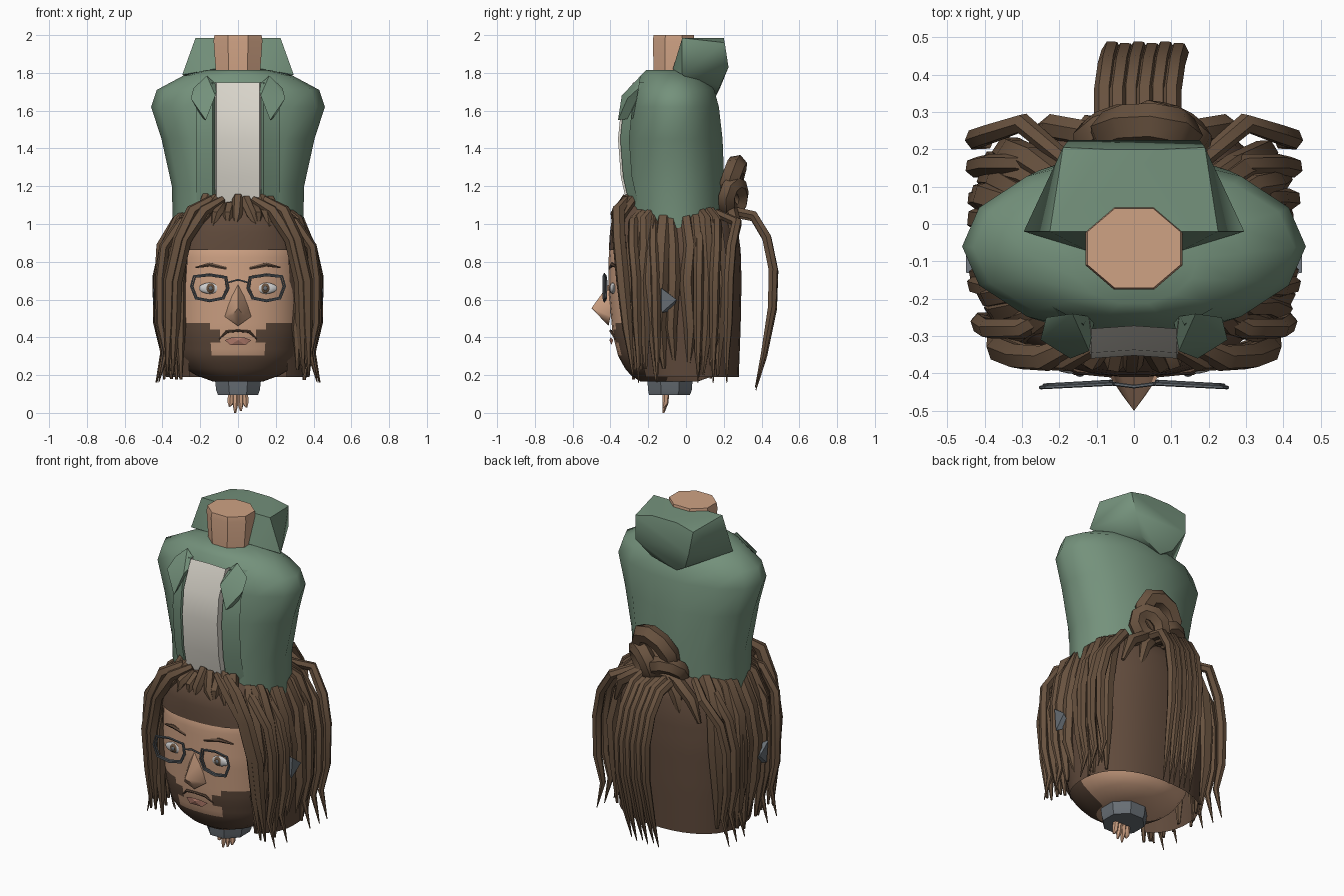
import bpy, bmesh, random
from math import sin, cos, pi, radians
from mathutils import Vector

if "Cube" in bpy.data.objects:
    bpy.data.objects.remove(bpy.data.objects["Cube"])

random.seed(4)

def material(name, rgb):
    m = bpy.data.materials.new(name)
    m.diffuse_color = (*rgb, 1)
    m.use_nodes = True
    m.node_tree.nodes["Principled BSDF"].inputs["Base Color"].default_value = m.diffuse_color
    return m

HAIR = material("hair_brown", (.115, .068, .044))
LOCK = material("lock_brown", (.14, .085, .05))
SKIN = material("skin", (.62, .36, .23))
GREEN = material("jacket_green", (.175, .285, .2))
SHIRT = material("shirt_white", (.7, .67, .6))
GREY = material("dark_grey", (.14, .16, .18))
WHITE = material("eye_white", (.8, .8, .78))
LIP = material("lip", (.42, .19, .14))

def finish(name, bm, mats, angle=0):
    bmesh.ops.recalc_face_normals(bm, faces=bm.faces)
    me = bpy.data.meshes.new(name)
    bm.to_mesh(me)
    bm.free()
    ob = bpy.data.objects.new(name, me)
    bpy.context.collection.objects.link(ob)
    for m in mats:
        me.materials.append(m)
    smooth(ob, angle)
    return ob

def smooth(ob, angle):
    if angle:
        bpy.ops.object.select_all(action='DESELECT')
        ob.select_set(True)
        bpy.context.view_layer.objects.active = ob
        bpy.ops.object.shade_smooth_by_angle(angle=radians(angle))

def ring_at(rings, z):
    for a, b in zip(rings, rings[1:]):
        if z <= b[0] + 1e-6:
            t = (z - a[0]) / (b[0] - a[0])
            return [a[i] + (b[i] - a[i]) * t for i in range(4)]

def loft(name, rings, mats, n=16, power=1, step=None, pick=None, caps=True, angle=40):
    """Rings are (z, half width, front y, back y); pick(center) gives a material slot or None."""
    if step:
        count = round((rings[-1][0] - rings[0][0]) / step)
        rings = [ring_at(rings, rings[0][0] + (rings[-1][0] - rings[0][0]) * i / count)
                 for i in range(count + 1)]
    sp = lambda v: (1 if v > 0 else -1) * abs(v) ** power
    bm = bmesh.new()
    rows = [[bm.verts.new((rx * sp(sin(2 * pi * (i + .5) / n)),
                           (f + b) / 2 - (b - f) / 2 * sp(cos(2 * pi * (i + .5) / n)), z))
             for i in range(n)] for z, rx, f, b in rings]
    for r, s in zip(rows, rows[1:]):
        for i in range(n):
            quad = [r[i], r[(i + 1) % n], s[(i + 1) % n], s[i]]
            slot = pick(sum((v.co for v in quad), Vector()) / 4) if pick else 0
            if slot is not None:
                bm.faces.new(quad).material_index = slot
    if caps:
        bm.faces.new(rows[0])
    bm.faces.new(rows[-1])
    return finish(name, bm, mats, angle)

def hull(name, points, mat, angle=0):
    bm = bmesh.new()
    for p in points:
        bm.verts.new(p)
    bmesh.ops.convex_hull(bm, input=bm.verts)
    return finish(name, bm, [mat], angle)

def mir(points):
    return [(-x, y, z) for x, y, z in points]

def both(points):
    return points + mir(points)

def tubes(name, paths, mat, res=1, cyclic=False):
    """Each path is (points, radius, taper list or None)."""
    cu = bpy.data.curves.new(name, 'CURVE')
    cu.dimensions, cu.bevel_depth, cu.bevel_resolution = '3D', 1, res
    cu.use_fill_caps = True
    for pts, rad, taper in paths:
        s = cu.splines.new('POLY')
        s.points.add(len(pts) - 1)
        s.use_cyclic_u = cyclic
        for i, p in enumerate(pts):
            s.points[i].co = (*p, 1)
            s.points[i].radius = rad * (taper[i] if taper else 1)
    ob = bpy.data.objects.new(name, cu)
    bpy.context.collection.objects.link(ob)
    cu.materials.append(mat)
    bpy.ops.object.select_all(action='DESELECT')
    ob.select_set(True)
    bpy.context.view_layer.objects.active = ob
    bpy.ops.object.convert(target='MESH')
    smooth(bpy.context.object, 50)

# Jacket body, neck and hood
loft("jacket", [(.98, .345, -.31, .205), (1.2, .35, -.32, .21), (1.45, .405, -.315, .2),
                (1.62, .46, -.3, .18), (1.71, .43, -.28, .155), (1.785, .29, -.245, .09),
                (1.815, .17, -.215, .03)], [GREEN], n=14, angle=50)
loft("neck", [(1.74, .13, -.18, .04), (1.82, .128, -.18, .045), (1.97, .14, -.185, .055),
              (2.0, .135, -.18, .05)], [SKIN], n=8)
hull("hood", both([(.19, .205, 1.96), (.225, -.02, 1.985), (.08, .2, 1.985), (.295, -.02, 1.79),
                   (.175, .225, 1.83), (.13, -.07, 1.82)]) +
     [(-.12, .18, 1.72), (.1, .18, 1.73), (-.05, .16, 1.68)], GREEN, 50)

# Shirt front, jacket edges and lapels
profile = [(-.3, 1.05), (-.345, 1.25), (-.36, 1.45), (-.345, 1.6), (-.28, 1.75)]
def strip(name, xs, dy, mat):
    bm = bmesh.new()
    rows = [[bm.verts.new((x, y + d, z)) for x, d in zip(xs, dy)] for y, z in profile]
    for r, s in zip(rows, rows[1:]):
        for i in range(len(xs) - 1):
            bm.faces.new((r[i], r[i + 1], s[i + 1], s[i]))
    finish(name, bm, [mat], 40)
strip("shirt", [-.125, -.115, 0, .115, .125], [.06, 0, .008, 0, .06], SHIRT)
lapel = [(.105, -.25, 1.73), (.165, -.24, 1.785), (.12, -.34, 1.68), (.25, -.31, 1.665),
         (.17, -.36, 1.55), (.235, -.25, 1.72), (.19, -.28, 1.56)]
for side, k in (("left", -1), ("right", 1)):
    strip("jacket_edge_" + side, [k * .12, k * .135, k * .22], [.04, .012, .06], GREEN)
    hull("lapel_" + side, [(k * x, y, z) for x, y, z in lapel], GREEN, 40)

# Head with beard painted on the lower faces
def face_slot(c):
    if c.y > -.1 or c.z > .48:
        return 0
    return 0 if abs(c.x) < .12 and c.z > .31 or abs(c.x) < .17 and c.z > .43 else 1
loft("head", [(.165, .13, -.24, .06), (.185, .2, -.28, .14), (.23, .275, -.32, .19), (.3, .325, -.36, .225),
              (.42, .345, -.39, .24), (.65, .35, -.41, .24), (.85, .35, -.41, .24), (1.0, .3, -.36, .2),
              (1.1, .2, -.25, .12)], [SKIN, HAIR], n=40, power=.88, step=.035, pick=face_slot)
hull("nose", [(0, -.41, .68), (0, -.5, .555), (0, -.41, .46)] +
     both([(.07, -.4, .51), (.035, -.4, .62), (.03, -.46, .515)]), SKIN, 60)
hull("lips", both([(.07, -.385, .385), (.03, -.4, .4), (.04, -.395, .36), (0, -.405, .385)]), LIP)
lip_line = [(-.1, -.375, .39), (-.06, -.395, .43), (0, -.4, .435), (.06, -.395, .43), (.1, -.375, .39)]
tubes("moustache", [(lip_line, .008, [.3, 1, .8, 1, .3])], HAIR)

# Eyes and brows
def ball(name, loc, scale, mat):
    bm = bmesh.new()
    bmesh.ops.create_uvsphere(bm, u_segments=12, v_segments=8, radius=1)
    for v in bm.verts:
        v.co = Vector(a * b + c for a, b, c in zip(v.co, scale, loc))
    finish(name, bm, [mat], 60)
for k in (-1, 1):
    ball("eye", (k * .145, -.387, .66), (.062, .015, .03), WHITE)
    ball("iris", (k * .145, -.394, .66), (.026, .012, .026), LOCK)
    ball("pupil", (k * .145, -.403, .66), (.011, .006, .012), GREY)
brow = [(.06, -.4, .765), (.15, -.39, .785), (.225, -.365, .77)]
tubes("eyebrows", [(b, .012, [.9, 1, .3]) for b in (brow, mir(brow))], HAIR)

# Glasses
lens = [(.06, .72), (.15, .735), (.235, .725), (.25, .67), (.225, .605), (.15, .59), (.075, .605), (.05, .66)]
rims = []
for k in (-1, 1):
    for off, s in ((0, 1), (.006, .9)):
        rims.append(([(k * (.15 + (x - .15) * s), -.425 - .05 * x + off, .66 + (z - .66) * s)
                      for x, z in lens], .005, None))
tubes("glasses_rims", rims, GREY, cyclic=True)
tubes("glasses_bridge", [([(-.055, -.428, .69), (0, -.435, .705), (.055, -.428, .69)], .005, None)], GREY)
tip = [(.4, -.14, .67), (.45, -.13, .66), (.45, -.05, .6), (.44, -.13, .53), (.39, -.07, .54)]
hull("glasses_tip_right", tip, GREY)
hull("glasses_tip_left", mir(tip), GREY)

# Hair cap, left open around the face
loft("hair_cap", [(.19, .37, -.27, .28), (.45, .39, -.34, .29), (.7, .395, -.38, .295), (.87, .38, -.41, .29),
                  (1.0, .335, -.4, .27), (1.09, .26, -.35, .2), (1.15, .15, -.27, .12)], [HAIR], n=40,
     power=.85, step=.0475, caps=False,
     pick=lambda c: None if c.z < .87 and c.y < -.2 and abs(c.x) < .27 else 0)

# Hanging locks around both sides of the face
locks = []
for i in range(11):
    th = radians(47 + i * 8.2)
    sx, cy = sin(th) ** .75, (1 if cos(th) > 0 else -1) * abs(cos(th)) ** .75
    for k in (-1, 1):
        out, end = random.uniform(-.01, .02), random.uniform(.17, .24)
        pts = [(k * (.395 + out) * a * sx + random.uniform(-.012, .012),
                -.045 - .32 * b * cy + random.uniform(-.012, .012), z)
               for a, b, z in [(.55, .62, 1.1), (.8, .9, 1.02), (.95, 1, .88), (1.02, 1.02, .7), (1, 1, .45),
                               (.95, .93, end)]]
        locks.append((pts, random.uniform(.036, .048), [.7, .9, 1, 1, .85, .2]))
# Loose outer locks that arch away and end in thin tips
for y0, y1, x1 in ((.2, .24, .435), (.16, .16, .435), (.06, .07, .43), (-.15, -.17, .43), (-.26, -.28, .42)):
    pts = [(.17, y0 * .8, 1.06), (.3, y1 + .03 * (y1 > .2), 1.01), (.39, y1, .88), (x1 - .01, y1 * .95, .72),
           (x1 - .01, y1 * .93, .48), (x1 - .04, y1 * .9, .32), (x1, y1 * .9, .16)]
    locks += [(p, .028, [.8, 1, 1, 1, .9, .6, .08]) for p in (pts, mir(pts))]
# Front locks sweeping from the parting down past the cheeks
for x, d in ((.08, 0), (.14, .03)):
    pts = [(x, -.31, 1.13), (x + .1, -.36, 1.07), (.28 + d, -.355, .92), (.33 + d, -.335, .7),
           (.335 + d, -.31, .45), (.345 + d, -.28, .2)]
    locks += [(p, .036, [.6, 1, 1, 1, .8, .15]) for p in (pts, mir(pts))]
tubes("side_locks", locks, LOCK)

# Short locks along the hairline
fringe = []
for i in range(9):
    x = -.2 + i * .05
    y = -.385 + x * x * .9
    d = random.uniform(.0, .06) * (1 if x > 0 else -1)
    top = 1.09 + random.uniform(-.02, .045)
    fringe.append(([(x * .7, y + .12, 1.08), (x * .85, y + .06, top),
                    (x + d * .4, y + .01, 1.05), (x + d, y, .98)], .032, [.6, 1, .9, .15]))
tubes("fringe_locks", fringe, LOCK)

# Locks gathered to the back, bun and ponytail
sweep = []
for x in (-.22, -.12, .14, .24):
    sweep.append(([(x * 1.2, .25, .86), (x, .26, .99), (x * .5, .24, 1.07), (.03, .21, 1.11)],
                  .035, [.3, 1, 1, .8]))
tubes("gathered_locks", sweep, LOCK)

def loop(c, a, b, n=9):
    return [Vector(c) + Vector(a) * cos(2 * pi * i / n) + Vector(b) * sin(2 * pi * i / n) for i in range(n)]
tubes("bun", [(loop((.03, .24, 1.22), (.1, 0, .03), (0, .03, .09)), .055, None),
              (loop((-.05, .24, 1.12), (.07, .02, 0), (0, .03, .04)), .05, None),
              (loop((.1, .25, 1.14), (.06, -.02, .05), (-.02, .03, .05)), .05, None)], LOCK, cyclic=True)
tail = [(.24, 1.06), (.36, 1.035), (.43, .92), (.465, .75), (.46, .55), (.415, .3), (.37, .12)]
drift = [0, 0, .01, .02, .02, .01, 0]
tubes("ponytail", [([(-.08 + i * .036 + d, y - .004 * (i % 2), z + .012 * (i % 2))
                     for (y, z), d in zip(tail, drift)], .027, [1, 1, 1, 1, .9, .6, .08]) for i in range(6)], LOCK)

# Collar under the chin and small fingers at the very bottom
loft("collar", [(.095, .115, -.205, .03), (.12, .125, -.21, .04), (.24, .14, -.22, .05)], [GREY], n=8)
fingers = []
for i, low in enumerate((.035, 0, .01, .03)):
    x = (i - 1.5) * .027
    fingers.append(([(x * .9, -.105, .11), (x, -.11, .05), (x * 1.1, -.12, low)], .018, [1, .9, .3]))
tubes("fingers", fingers, SKIN)
